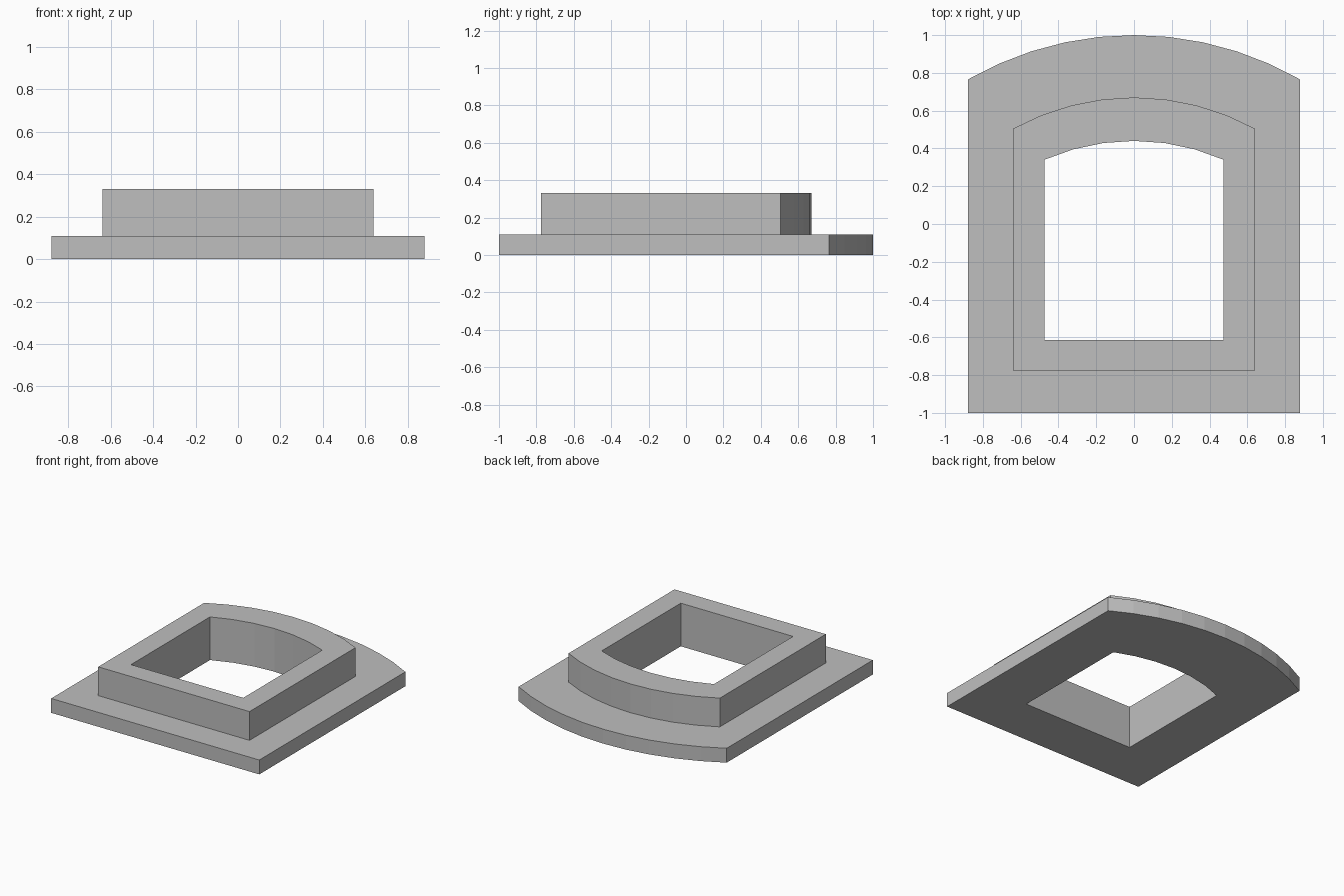
import bpy
import bmesh
import math

default = bpy.data.objects.get("Cube")
if default:
    bpy.data.objects.remove(default, do_unlink=True)

BASE_Z, FLANGE_Z, COLLAR_Z = 0.0, 0.11, 0.33

# Arched outlines: half width, front y, shoulder y, crown y, arc segments
FLANGE = (0.88, -1.0, 0.765, 1.0, 10)
COLLAR = (0.64, -0.775, 0.505, 0.67, 8)
OPENING = (0.475, -0.615, 0.34, 0.44, 6)


def outline(half, front, shoulder, crown, segments):
    """Rectangle whose back edge is a shallow circular arc."""
    rise = crown - shoulder
    radius = (half ** 2 + rise ** 2) / (2 * rise)
    sweep = math.asin(half / radius)
    points = [(-half, front), (half, front)]
    for i in range(segments + 1):
        a = sweep * (1 - 2 * i / segments)
        points.append((radius * math.sin(a), crown - radius + radius * math.cos(a)))
    return points


def ring(bm, profile, z):
    """Closed loop of edges at one height."""
    verts = [bm.verts.new((x, y, z)) for x, y in outline(*profile)]
    edges = [bm.edges.new((v, verts[i - 1])) for i, v in enumerate(verts)]
    return verts, edges


def wall(bm, low, high):
    a, b = low[0], high[0]
    for i in range(len(a)):
        bm.faces.new((a[i - 1], a[i], b[i], b[i - 1]))


def cap(bm, outer, inner):
    bmesh.ops.triangle_fill(bm, edges=outer[1] + inner[1], use_beauty=True)


bm = bmesh.new()
flange_low, flange_high = (ring(bm, FLANGE, z) for z in (BASE_Z, FLANGE_Z))
collar_low, collar_high = (ring(bm, COLLAR, z) for z in (FLANGE_Z, COLLAR_Z))
hole_low, hole_high = (ring(bm, OPENING, z) for z in (BASE_Z, COLLAR_Z))

# Upright walls of the flange, the collar and the opening
wall(bm, flange_low, flange_high)
wall(bm, collar_low, collar_high)
wall(bm, hole_low, hole_high)

# Underside, flange ledge and collar rim
cap(bm, flange_low, hole_low)
cap(bm, flange_high, collar_low)
cap(bm, collar_high, hole_high)
bmesh.ops.recalc_face_normals(bm, faces=bm.faces[:])

mesh = bpy.data.meshes.new("flanged_frame")
bm.to_mesh(mesh)
bm.free()
frame = bpy.data.objects.new("flanged_frame", mesh)
bpy.context.collection.objects.link(frame)

# Plain grey finish
grey = bpy.data.materials.new("plain_grey")
grey.use_nodes = True
colour = (0.52, 0.52, 0.52, 1.0)
grey.diffuse_color = colour
grey.node_tree.nodes["Principled BSDF"].inputs["Base Color"].default_value = colour
mesh.materials.append(grey)
